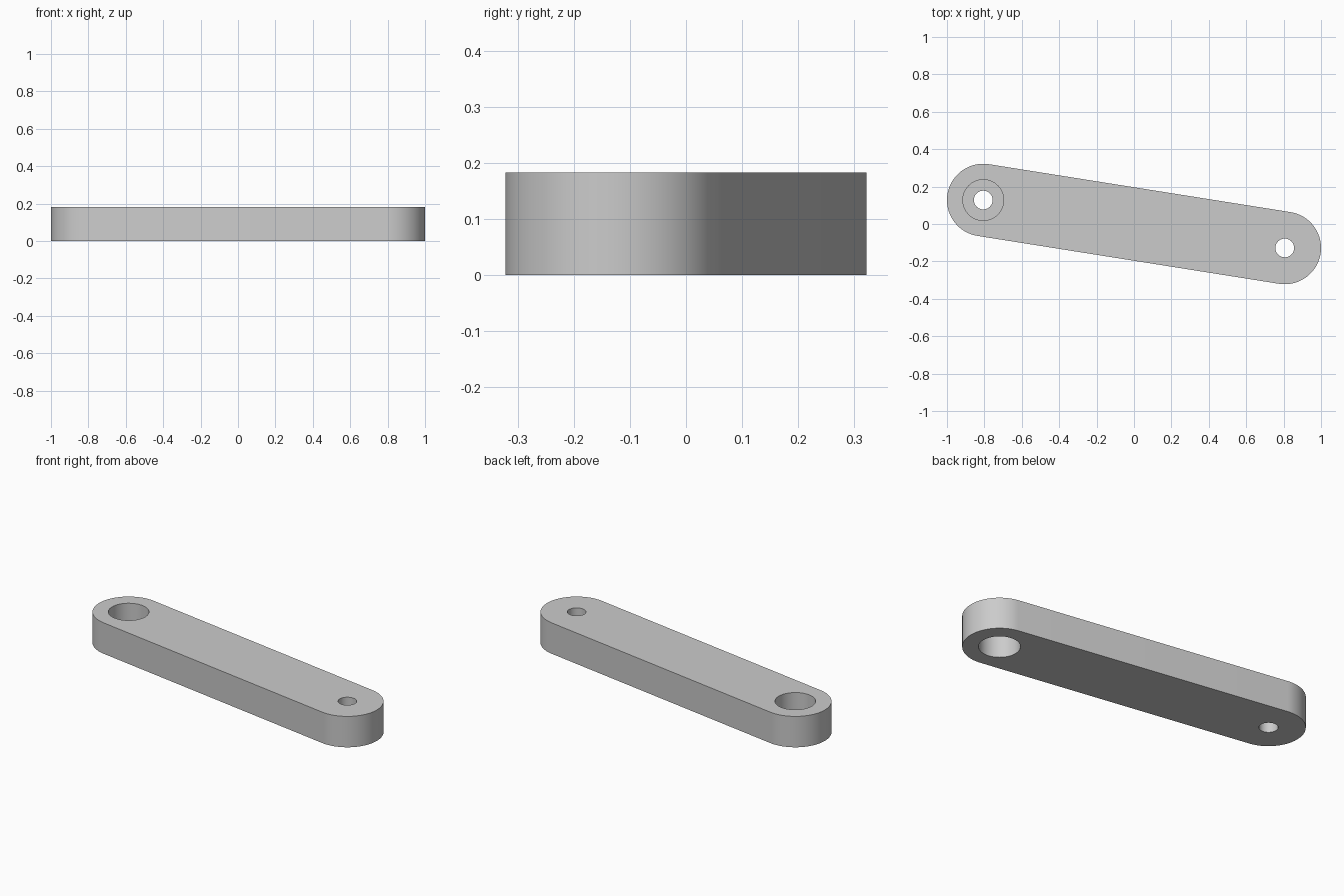
import bpy
import bmesh
import math
from mathutils import Vector

if "Cube" in bpy.data.objects:
    bpy.data.objects.remove(bpy.data.objects["Cube"], do_unlink=True)

THICK, END_R = 0.183, 0.194
BORE_R, SINK_R, SINK_DEPTH = 0.05, 0.109, 0.125
PIVOT = Vector((0.806, -0.128, 0))
ARC = 48

grey = bpy.data.materials.new("plain grey")
grey.use_nodes = True
grey.diffuse_color = (0.6, 0.6, 0.6, 1)
grey.node_tree.nodes["Principled BSDF"].inputs["Base Color"].default_value = (0.6, 0.6, 0.6, 1)

# Link arm: capsule outline between the two pivots, extruded upward
bm = bmesh.new()
heading = math.atan2(PIVOT.y, PIVOT.x)
outline = []
for side in (1, -1):
    start = heading - math.pi / 2 + (0 if side == 1 else math.pi)
    for i in range(ARC + 1):
        a = start + math.pi * i / ARC
        outline.append(bm.verts.new(side * PIVOT + END_R * Vector((math.cos(a), math.sin(a), 0))))
base = bm.faces.new(outline)
top = bmesh.ops.extrude_face_region(bm, geom=[base])["geom"]
bmesh.ops.translate(bm, vec=(0, 0, THICK), verts=[g for g in top if isinstance(g, bmesh.types.BMVert)])
bmesh.ops.recalc_face_normals(bm, faces=bm.faces)
mesh = bpy.data.meshes.new("link_arm")
bm.to_mesh(mesh)
bm.free()
arm = bpy.data.objects.new("link_arm", mesh)
bpy.context.collection.objects.link(arm)
mesh.materials.append(grey)


def drill(center, radius, z0, z1):
    """Cut a round hole from z0 to z1 and discard the cutter."""
    bpy.ops.mesh.primitive_cylinder_add(vertices=64, radius=radius, depth=z1 - z0,
                                        location=(center.x, center.y, (z0 + z1) / 2))
    cutter = bpy.context.object
    cutter.hide_render = True
    cutter.data.materials.append(grey)
    mod = arm.modifiers.new("hole", "BOOLEAN")
    mod.operation, mod.solver, mod.object = "DIFFERENCE", "EXACT", cutter
    bpy.context.view_layer.objects.active = arm
    bpy.ops.object.modifier_apply(modifier=mod.name)
    bpy.data.objects.remove(cutter, do_unlink=True)


# Through holes at both pivots
for center in (PIVOT, -PIVOT):
    drill(center, BORE_R, -0.1, THICK + 0.1)

# Counterbores on opposite faces: upper at the -x end, lower at the +x end
drill(-PIVOT, SINK_R, THICK - SINK_DEPTH, THICK + 0.1)
drill(PIVOT, SINK_R, -0.1, SINK_DEPTH)

bpy.ops.object.select_all(action="DESELECT")
arm.select_set(True)
bpy.context.view_layer.objects.active = arm
bpy.ops.object.shade_smooth_by_angle(angle=math.radians(30))
